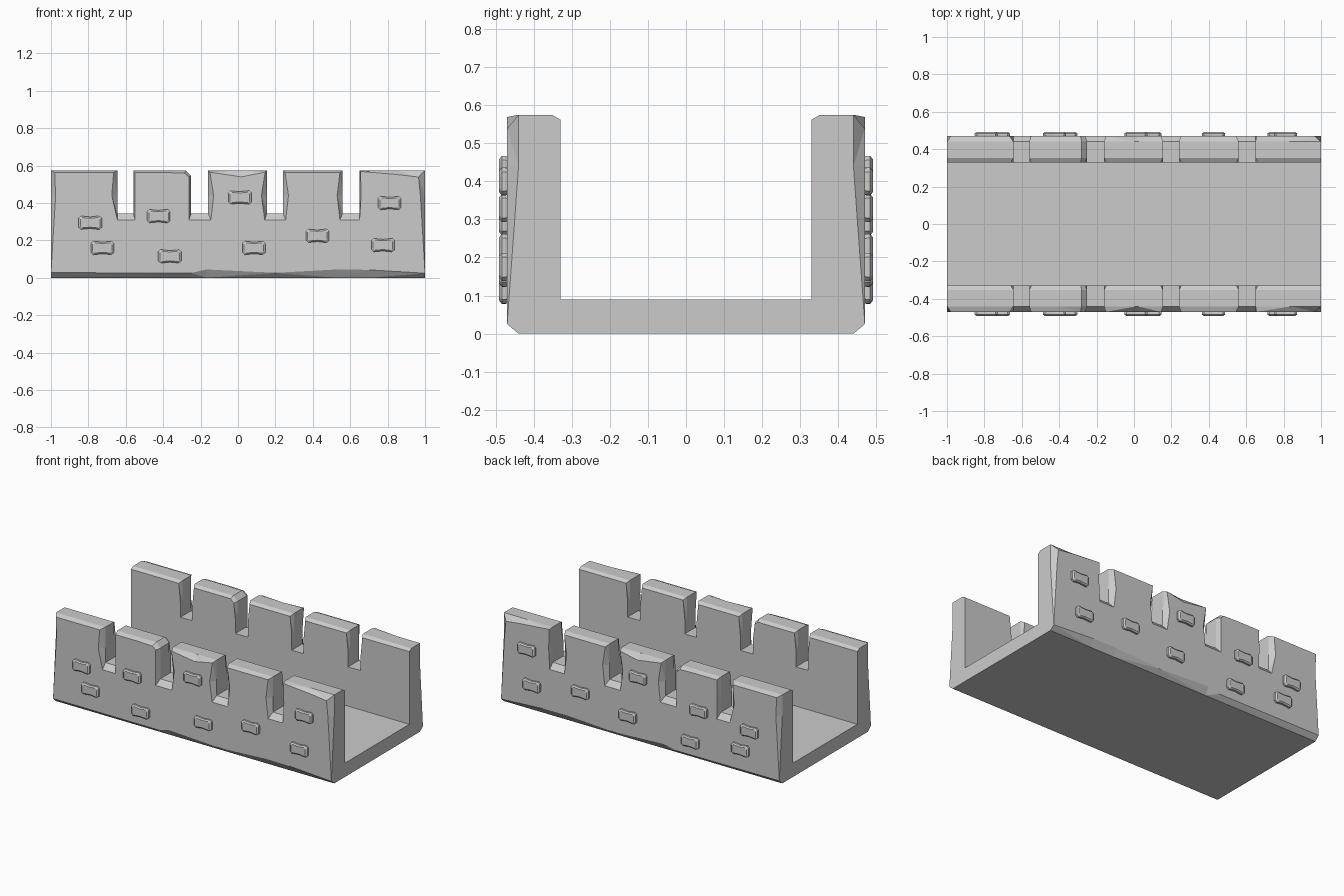
import bpy, bmesh

if "Cube" in bpy.data.objects:
    bpy.data.objects.remove(bpy.data.objects["Cube"])

TOP, SILL, MID = 0.575, 0.345, 0.44

# Merlons: x0, x1, left edge wear (low, mid, top), right edge wear,
# top edge drops (left, middle, right), corner chip
MERLONS = [
    (-1.00, -0.645, (0, .025, .02), (0, .03, .02), (.012, .012, .012), 0),
    (-0.56, -0.25, (.01, .008, .01), (.012, .012, .012), (.012, .012, .015), .03),
    (-0.16, 0.155, (.015, .03, .01), (.012, .03, .01), (.01, .035, .01), 0),
    (0.24, 0.56, (.015, .03, .012), (.015, .03, .015), (.012, .012, .012), 0),
    (0.65, 1.00, (0, .008, .005), (0, .025, .035), (.006, .022, .036), 0),
]
# Worn bottom edge, right to left: x, chamfer height
BASE = [(1, .025), (.7, .043), (.53, .045), (.2, .027), (-.17, .045), (-.25, .026), (-1, .028)]


def loft(name, layers):
    """Closed solid through matching outlines of 3D points."""
    bm = bmesh.new()
    rings = [[bm.verts.new(p) for p in layer] for layer in layers]
    n = len(rings[0])
    for a, b in zip(rings, rings[1:]):
        for i in range(n):
            j = (i + 1) % n
            bm.faces.new((a[i], a[j], b[j], b[i]))
    bm.faces.new(rings[0])
    bm.faces.new(rings[-1][::-1])
    bmesh.ops.recalc_face_normals(bm, faces=bm.faces[:])
    bmesh.ops.triangulate(bm, faces=bm.faces[:])
    me = bpy.data.meshes.new(name)
    bm.to_mesh(me)
    bm.free()
    ob = bpy.data.objects.new(name, me)
    bpy.context.collection.objects.link(ob)
    return ob


def mirror_y(ob):
    m = ob.modifiers.new("mirror", 'MIRROR')
    m.use_axis = (False, True, False)


# Wall outlines: outer worn face, full section, inner top chamfer
outer, full, inner = [], [], []


def add(f, o, i=None):
    full.append(f)
    outer.append(o)
    inner.append(i or f)


for x0, x1, L, R, T, chip in MERLONS:
    low = SILL - .035
    if x0 > -1:
        add((x0, SILL), (x0 + L[0], low))
    add((x0, MID), (x0 + L[1], MID))
    ix = .012 if x0 > -1 else 0
    add((x0, TOP), (x0 + L[2], TOP - T[0]), (x0 + ix, TOP - .013))
    xm = (x0 + x1) / 2 + .02
    add((xm, TOP), (xm, TOP - T[1]), (xm, TOP - .013))
    ix = .012 if x1 < 1 else 0
    if chip:
        add((x1 - chip, TOP), (x1 - chip - .006, TOP - T[2]), (x1 - chip - .005, TOP - .013))
        add((x1, TOP - chip), (x1 - R[2], TOP - chip - .006), (x1 - ix, TOP - chip - .005))
    else:
        add((x1, TOP), (x1 - R[2], TOP - T[2]), (x1 - ix, TOP - .013))
    add((x1, MID), (x1 - R[1], MID))
    if x1 < 1:
        add((x1, SILL), (x1 - R[0], low))
for x, h in BASE:
    add((x, 0), (x, h))

wall = loft("battlement_walls", [[(x, y, z) for x, z in o] for y, o in
            ((-.47, outer), (-.44, full), (-.352, full), (-.33, inner))])

# Floor slab, merged with the wall so the channel is one solid
floor = loft("floor_cutter", [[(-1, y, 0), (1, y, 0), (1, y, .09), (-1, y, .09)] for y in (-.38, .38)])
floor.hide_render = True
floor.hide_viewport = True
mirror_y(wall)
b = wall.modifiers.new("floor", 'BOOLEAN')
b.operation = 'UNION'
b.solver = 'EXACT'
b.object = floor

# Raised stones on the outer faces
STONES = [(-.79, .295), (-.725, .16), (-.425, .33), (-.365, .115), (.01, .43),
          (.085, .16), (.425, .225), (.81, .40), (.775, .175)]
HALF = [(-.062, .026), (-.05, .037), (0, .031), (.05, .036), (.062, .025)]
SHAPE = HALF + [(x, -z) for x, z in reversed(HALF)]
for k, (cx, cz) in enumerate(STONES):
    s = 1 if k % 2 else -1
    layers = [[(cx + s * x * f, y, cz + z * g) for x, z in SHAPE]
              for y, f, g in ((-.465, .95, .93), (-.475, 1, 1), (-.484, 1, 1), (-.491, .84, .76))]
    mirror_y(loft(f"wall_stone_{k + 1}", layers))
